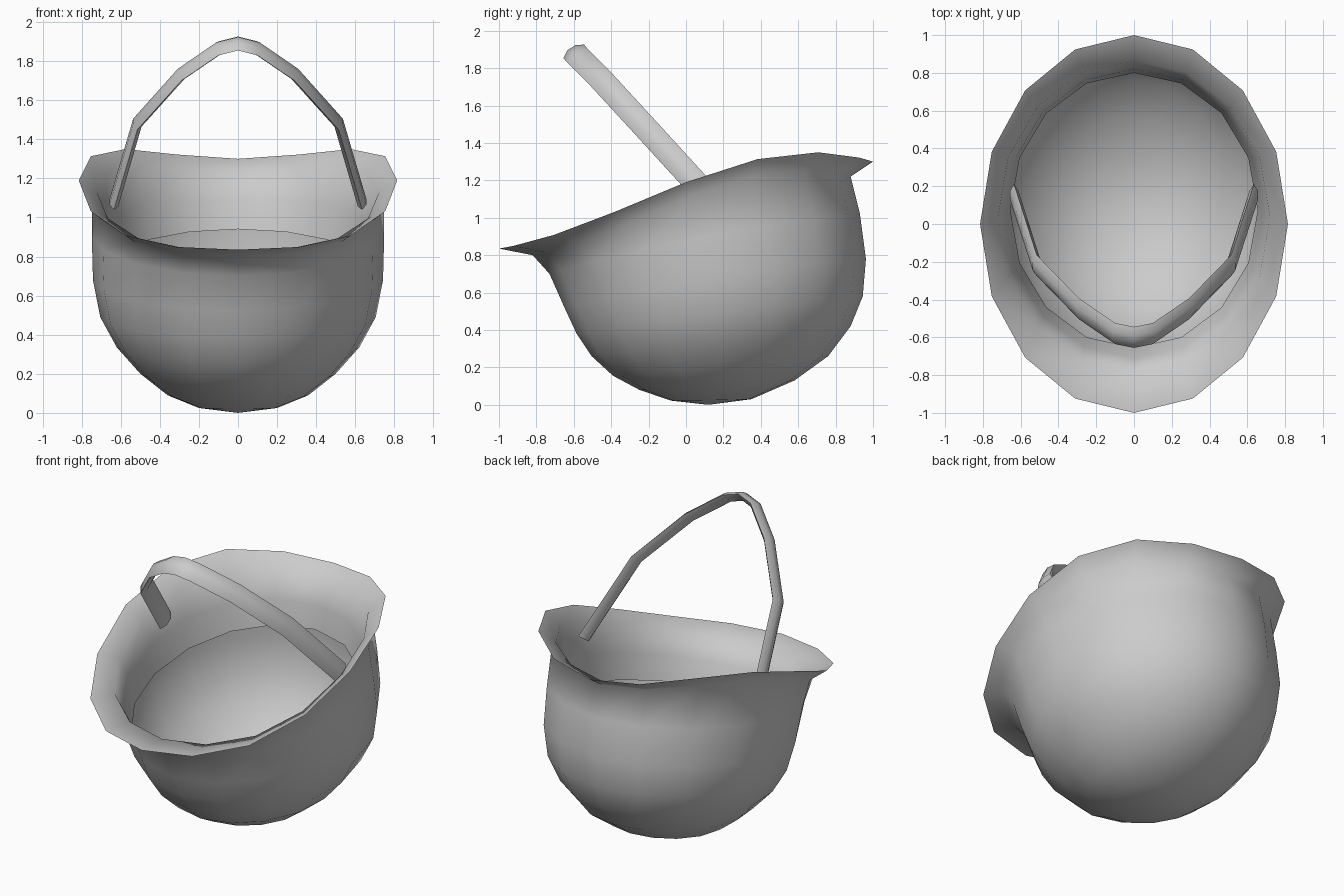
import bpy, bmesh, math
from mathutils import Vector

if "Cube" in bpy.data.objects:
    bpy.data.objects.remove(bpy.data.objects["Cube"])

N = 16


def finish(bm, name, angle):
    bmesh.ops.recalc_face_normals(bm, faces=bm.faces)
    me = bpy.data.meshes.new(name)
    bm.to_mesh(me)
    bm.free()
    ob = bpy.data.objects.new(name, me)
    bpy.context.collection.objects.link(ob)
    bpy.ops.object.select_all(action='DESELECT')
    ob.select_set(True)
    bpy.context.view_layer.objects.active = ob
    bpy.ops.object.shade_smooth_by_angle(angle=math.radians(angle))
    return ob


def bridge(bm, a, b):
    n = len(a)
    for i in range(n):
        bm.faces.new((a[i], a[(i + 1) % n], b[(i + 1) % n], b[i]))


def ring(bm, yf, zf, yb, zb, hw, zs, d=0.0):
    """Oval ring through a front, a back and a side height; d sags the front."""
    verts = []
    a, b, c = (zf + zb) / 4 + zs / 2, (zf - zb) / 2, (zf + zb) / 4 - zs / 2
    for i in range(N):
        t = 2 * math.pi * i / N
        z = a + b * math.cos(t) + c * math.cos(2 * t) + d * (math.cos(3 * t) - math.cos(t))
        y = (yf + yb) / 2 + (yf - yb) / 2 * math.cos(t)
        verts.append(bm.verts.new((hw * math.sin(t), y, z)))
    return verts


# Upturned bowl, flared brim and the inner lip hanging inside it
profile = [
    (-.08, .022, .35, .03, .20, .025),
    (-.25, .08, .58, .13, .36, .09),
    (-.39, .155, .76, .26, .50, .20),
    (-.505, .26, .88, .42, .62, .335),
    (-.585, .38, .945, .58, .705, .49),
    (-.65, .52, .962, .78, .742, .68),
    (-.73, .70, .93, 1.02, .748, .90),
    (-.82, .80, .88, 1.22, .748, 1.12, .03),
    (-1.0, .835, 1.0, 1.30, .815, 1.19, .04),    # brim edge
    (-.79, .83, .865, 1.235, .72, 1.125, .03),
    (-.71, .70, .82, 1.09, .68, .93, .01),
    (-.655, .555, .80, .94, .655, .75),
]
bm = bmesh.new()
pole = bm.verts.new((0, .12, 0))
prev = None
for p in profile:
    r = ring(bm, *p)
    if prev:
        bridge(bm, prev, r)
    else:
        for i in range(N):
            bm.faces.new((pole, r[(i + 1) % N], r[i]))
    prev = r
finish(bm, "bowl_with_brim", 75)

# Leaning strap handle with a lens-shaped section
half = [(.10, -.58, 1.865), (.29, -.45, 1.735), (.515, -.22, 1.485), (.635, .155, 1.075)]
path = [Vector((-x, y, z)) for x, y, z in reversed(half)]
path += [Vector((0, -.60, 1.89))] + [Vector(p) for p in half]
wide = Vector((0, .84, .54)).normalized()
bm = bmesh.new()
prev = None
for i, p in enumerate(path):
    tan = (path[min(i + 1, len(path) - 1)] - path[max(i - 1, 0)]).normalized()
    out = tan.cross(wide).normalized()
    section = [(-.066, 0), (-.025, .023), (.025, .023), (.066, 0), (.025, -.023), (-.025, -.023)]
    r = [bm.verts.new(p + wide * u + out * v) for u, v in section]
    if prev:
        bridge(bm, prev, r)
    else:
        bm.faces.new(r)
    prev = r
bm.faces.new(prev)
finish(bm, "strap_handle", 50)
